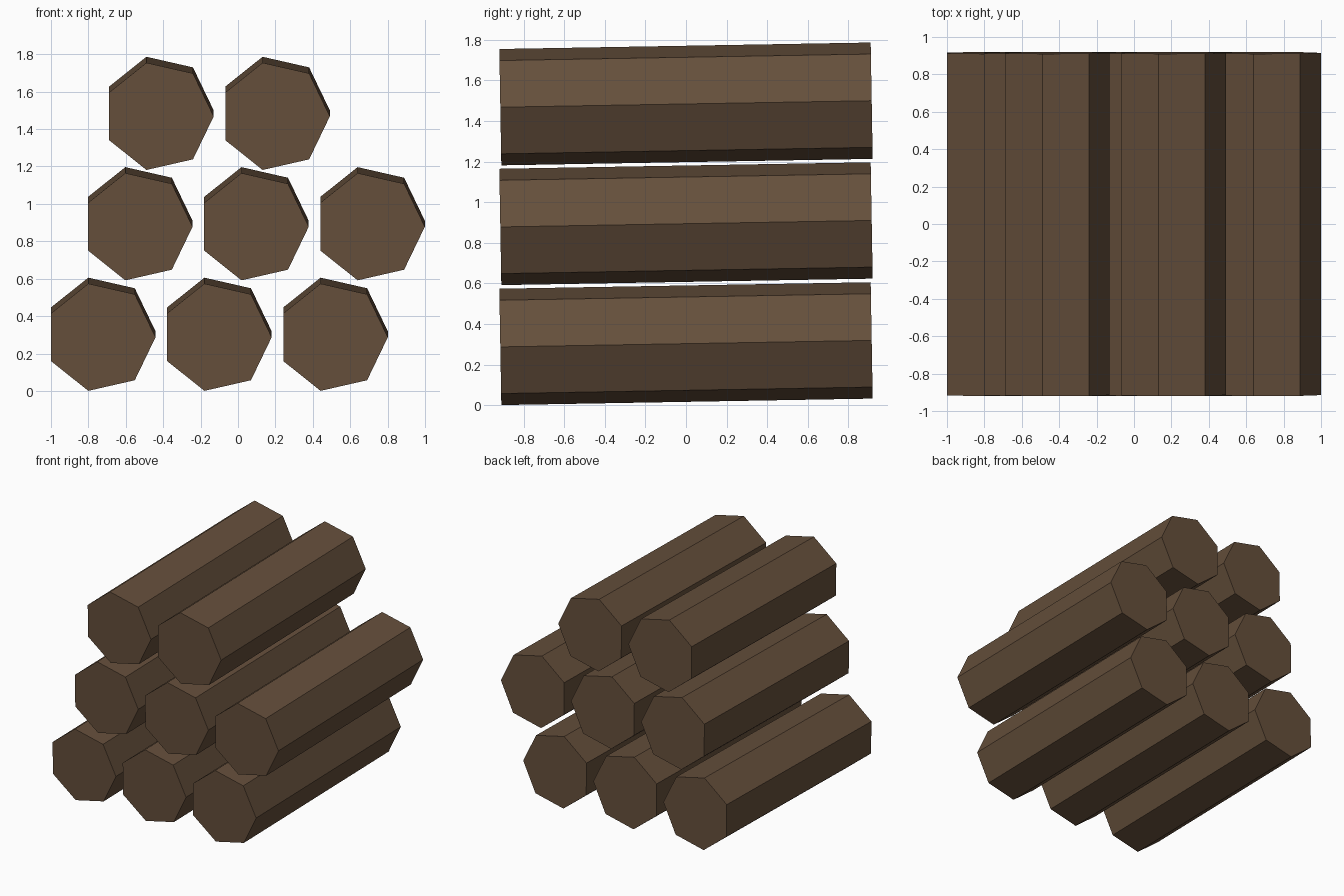
import bpy, math

if "Cube" in bpy.data.objects:
    bpy.data.objects.remove(bpy.data.objects["Cube"])

R, LENGTH, TILT = 0.294, 1.83, math.radians(1.0)
SPACING = 0.621

bark = bpy.data.materials.new("dark brown wood")
bark.diffuse_color = (0.13, 0.078, 0.044, 1)
bark.use_nodes = True
bark.node_tree.nodes["Principled BSDF"].inputs["Base Color"].default_value = bark.diffuse_color

# One seven-sided log mesh, running along y, with one corner pointing to +x
ring = [(R * math.cos(i * math.tau / 7), R * math.sin(i * math.tau / 7)) for i in range(7)]
verts = [(x, -LENGTH / 2, z) for x, z in ring] + [(x, LENGTH / 2, z) for x, z in ring]
faces = [tuple(range(7)), tuple(range(13, 6, -1))]
faces += [(i, i + 7, (i + 1) % 7 + 7, (i + 1) % 7) for i in range(7)]
mesh = bpy.data.meshes.new("log")
mesh.from_pydata(verts, [], faces)
mesh.materials.append(bark)
mesh.update()

# Stacked rows: name, first log x, centre height, number of logs
rows = [("bottom", -0.735, 0.303, 3),
        ("middle", -0.537, 0.894, 3),
        ("top", -0.424, 1.484, 2)]
for name, x0, z, count in rows:
    for i in range(count):
        log = bpy.data.objects.new(f"{name}_log_{i + 1}", mesh)
        log.location = (x0 + i * SPACING, 0, z)
        log.rotation_euler = (TILT, 0, 0)  # slight rise towards the back
        bpy.context.collection.objects.link(log)
